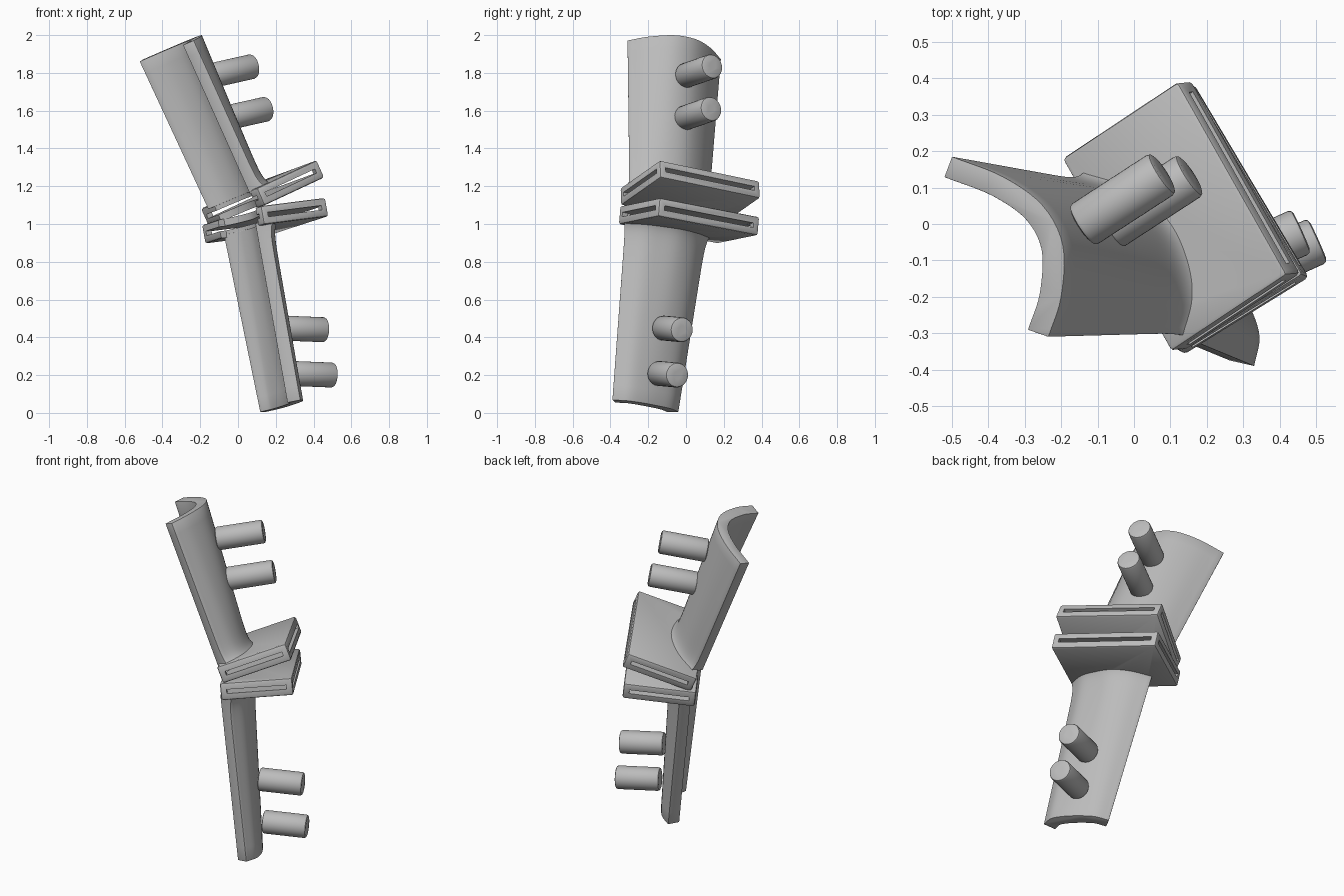
import bpy, bmesh, math
from mathutils import Vector, Matrix

if "Cube" in bpy.data.objects:
    bpy.data.objects.remove(bpy.data.objects["Cube"])

grey = bpy.data.materials.new("matte_grey")
grey.use_nodes = True
grey.diffuse_color = (0.5, 0.5, 0.5, 1)
grey.node_tree.nodes["Principled BSDF"].inputs["Base Color"].default_value = grey.diffuse_color


def make(name, bm):
    bmesh.ops.recalc_face_normals(bm, faces=bm.faces)
    mesh = bpy.data.meshes.new(name)
    bm.to_mesh(mesh)
    bm.free()
    mesh.materials.append(grey)
    ob = bpy.data.objects.new(name, mesh)
    bpy.context.collection.objects.link(ob)
    return ob


def apply(ob, kind, **settings):
    mod = ob.modifiers.new(kind, kind)
    for key, value in settings.items():
        setattr(mod, key, value)
    bpy.ops.object.select_all(action='DESELECT')
    bpy.context.view_layer.objects.active = ob
    ob.select_set(True)
    bpy.ops.object.modifier_apply(modifier=mod.name)


def cut(ob, cutter):
    apply(ob, 'BOOLEAN', object=cutter, operation='DIFFERENCE', solver='EXACT')
    bpy.data.objects.remove(cutter)


def round_edges(ob, width):
    apply(ob, 'BEVEL', width=width, segments=2, limit_method='ANGLE', angle_limit=math.radians(50))


def smooth(ob):
    bpy.ops.object.select_all(action='DESELECT')
    bpy.context.view_layer.objects.active = ob
    ob.select_set(True)
    bpy.ops.object.shade_smooth_by_angle(angle=math.radians(35))


def loft(name, rings):
    bm = bmesh.new()
    loops = [[bm.verts.new(p) for p in ring] for ring in rings]
    n = len(loops[0])
    for a, b in zip(loops, loops[1:]):
        for i in range(n):
            j = (i + 1) % n
            bm.faces.new((a[i], a[j], b[j], b[i]))
    bm.faces.new(loops[0])
    bm.faces.new(loops[-1])
    return make(name, bm)


def spline(points, steps=5):
    """Smooth curve through the points."""
    p = [Vector(q) for q in points]
    p = [2 * p[0] - p[1]] + p + [2 * p[-1] - p[-2]]
    out = []
    for a, b, c, d in zip(p, p[1:], p[2:], p[3:]):
        for k in range(steps):
            t = k / steps
            out.append(0.5 * (2 * b + (c - a) * t + (2 * a - 5 * b + 4 * c - d) * t ** 2
                              + (3 * b - a - 3 * c + d) * t ** 3))
    return out + [p[-2]]


def inset(curve, dist):
    """Shift a curve towards its hollow side."""
    out = []
    for i, p in enumerate(curve):
        t = (curve[min(i + 1, len(curve) - 1)] - curve[max(i - 1, 0)]).normalized()
        out.append(p + Vector((t.y, -t.x)) * dist)
    return out


def on_plane(curve, plane):
    a, b, c = plane
    return [Vector((p.x, p.y, c + a * p.x + b * p.y)) for p in curve]


def shell(name, end, end_plane, root, root_plane, thick):
    """Curved plate lofted from its free end to a flared root."""
    rings = []
    for k in range(25):
        t = 1 - (1 - k / 24) ** 2
        curve = [p.lerp(q, t) for p, q in zip(end, root)]
        flare = 0.03 * math.exp((t - 1) * 25)
        plane = Vector(end_plane).lerp(Vector(root_plane), t)
        rings.append(on_plane(inset(curve, -flare), plane) + on_plane(inset(curve, thick), plane)[::-1])
    ob = loft(name, rings)
    round_edges(ob, 0.008)
    return ob


def box(name, frame, size, offset=(0, 0, 0)):
    bm = bmesh.new()
    bmesh.ops.create_cube(bm, size=1)
    bm.transform(frame @ Matrix.Translation(offset) @ Matrix.Diagonal((*size, 1)))
    return make(name, bm)


def guide_plate(name, a, b, c, plane, root, thick):
    """Slab with saw slots in its edges and a hollow for the shaft."""
    a, b, c = on_plane([Vector(p) for p in (a, b, c)], plane)
    u, w = (b - a).normalized(), (b - c).normalized()
    n = w.cross(u).normalized()
    if n.z < 0:
        n = -n
    v = n.cross(u)
    frame = Matrix((u, v, n)).transposed().to_4x4()
    frame.translation = (a + c) / 2 - n * 0.05
    long, wide = (b - a).length, (b - c).length
    ob = box(name, frame, (long, wide, 0.1))
    round_edges(ob, 0.012)
    edge = inset(root, thick)
    edge = [edge[0] + Vector((-0.4, -0.23))] + edge + [edge[-1] + Vector((-0.4, -0.23))]
    base = on_plane(edge, plane)
    cut(ob, loft("hollow_cutter", [[p + n * s for p in base] for s in (-0.3, 0.3)]))
    cut(ob, box("long_slot_cutter", frame, (long - 0.07, wide + 0.1, 0.024)))
    cut(ob, box("short_slot_cutter", frame, (long + 0.1, wide - 0.07, 0.0236)))
    return ob


def tube(name, tip, direction, length, radius):
    d = Vector(direction).normalized()
    bm = bmesh.new()
    bmesh.ops.create_cone(bm, cap_ends=True, segments=32, radius1=radius, radius2=radius, depth=length)
    bm.transform(Matrix.Translation(Vector(tip) - d * length / 2) @ d.to_track_quat('Z', 'Y').to_matrix().to_4x4())
    return make(name, bm)


# Outlines of the outer faces of both shells, back edge to front edge
upper_end = spline([(-.5, .185), (-.36, .13), (-.25, .05), (-.195, -.06), (-.2, -.2), (-.235, -.31)])
upper_root = spline([(-.14, .12), (-.02, .08), (.08, 0), (.13, -.1), (.145, -.2), (.12, -.3)])
lower_root = spline([(-.04, .11), (.06, .05), (.13, -.03), (.165, -.13), (.18, -.22), (.16, -.32)])
lower_end = spline([(.15, -.04), (.22, -.08), (.275, -.15), (.32, -.23), (.345, -.31), (.33, -.39)])

# Shells
upper = shell("upper_shell", upper_end, (.45, .04, 2.09), upper_root, (.44, .04, 1.145), .06)
lower = shell("lower_shell", lower_end, (.18, -.086, -.025), lower_root, (.18, -.086, .96), .07)

# Slotted plates, spreading apart from their shared edge
plates = [
    guide_plate("upper_guide_plate", (.12, .39), (.42, -.14), (.1, -.35), (.44, .04, 1.16), upper_root, .06),
    guide_plate("lower_guide_plate", (.15, .39), (.465, -.14), (.12, -.35), (.18, -.086, 1.044), lower_root, .07),
]

# Drill sleeves, bored through the shells
posts = []
for side, body, direction, length, tips in (
        ("upper", upper, (.2, .13, .045), .27, [(.08, .14, 1.835), (.155, .135, 1.61)]),
        ("lower", lower, (.2, .09, -.008), .25, [(.46, -.02, .44), (.505, -.045, .2)])):
    for i, tip in enumerate(tips):
        post = tube(f"{side}_drill_sleeve_{i + 1}", tip, direction, length, .066)
        round_edges(post, .012)
        beyond = Vector(tip) + Vector(direction) * .2
        for part in (post, body):
            cut(part, tube("bore_cutter", beyond, direction, .6, .021))
        posts.append(post)

for ob in [upper, lower] + plates + posts:
    smooth(ob)
